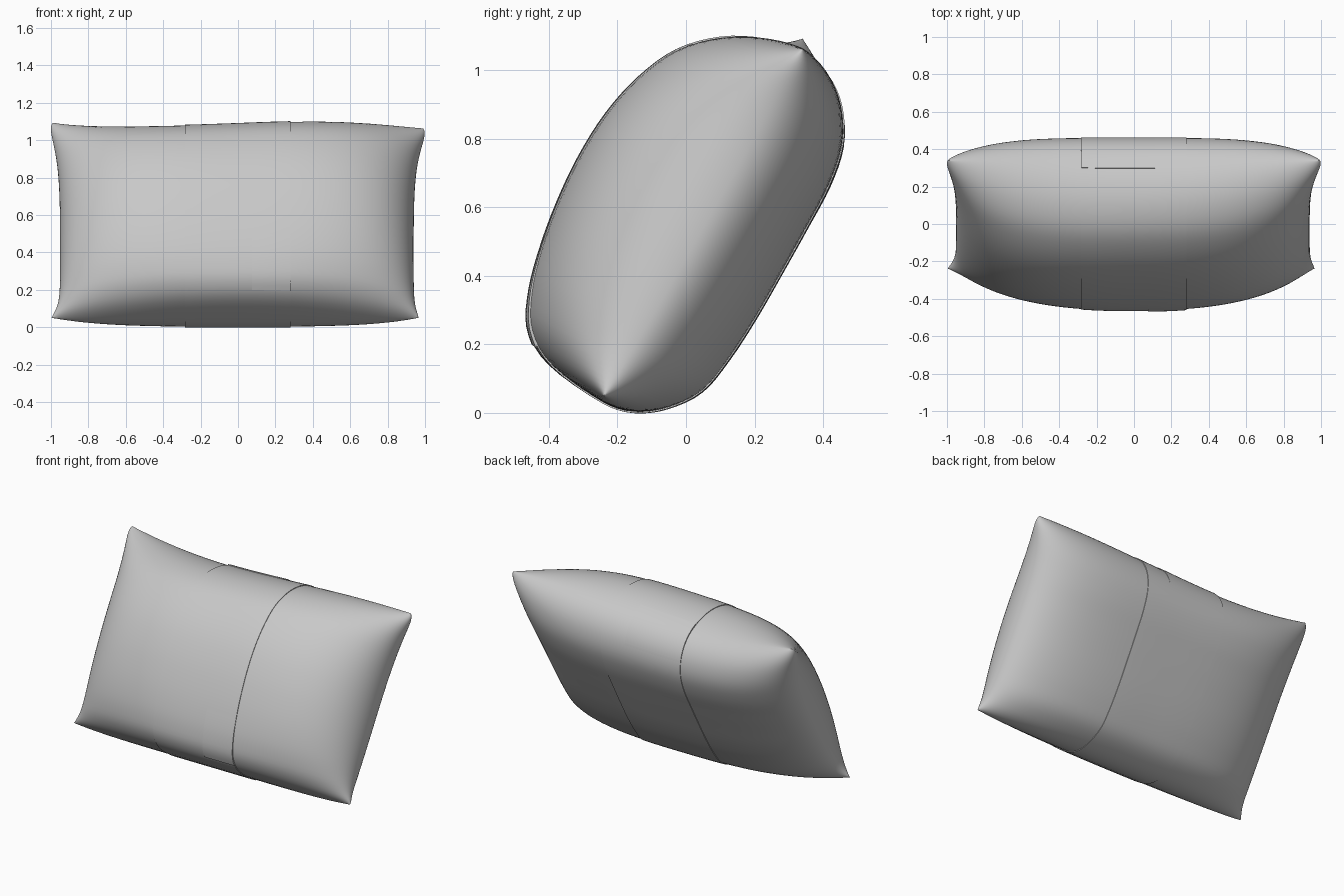
import bpy, bmesh, math

cube = bpy.data.objects.get("Cube")
if cube:
    bpy.data.objects.remove(cube, do_unlink=True)

# One plain fabric colour
fabric = bpy.data.materials.new("light grey fabric")
fabric.use_nodes = True
fabric.diffuse_color = (0.58, 0.58, 0.58, 1)
fabric.node_tree.nodes["Principled BSDF"].inputs["Base Color"].default_value = (0.58, 0.58, 0.58, 1)

# Seam plane: a leaning line from the bottom seam to the top seam (y, z)
BOTTOM, TOP = (-0.24, 0.03), (0.34, 1.05)
LENGTH = math.hypot(TOP[0] - BOTTOM[0], TOP[1] - BOTTOM[1])
DY, DZ = (TOP[0] - BOTTOM[0]) / LENGTH, (TOP[1] - BOTTOM[1]) / LENGTH

# Padding depth in front of and behind the seam plane, every 15 degrees from bottom to top
FRONT = [0, .195, .295, .347, .382, .406, .418, .412, .382, .328, .237, .123, 0]
BACK = [0, .09, .17, .234, .256, .264, .264, .262, .257, .232, .175, .095, 0]


def depth(table, deg):
    """Smooth interpolation through the depth table."""
    s = deg / 15
    i = min(int(s), 11)
    f = s - i
    b, c = table[i], table[i + 1]
    a = table[i - 1] if i > 0 else -c
    d = table[i + 2] if i < 11 else -b
    return b + 0.5 * f * (c - a + f * (2 * a - 5 * b + 4 * c - d + f * (3 * (b - c) + d - a)))


def point(u, deg, lift=0.0):
    """Point on the cushion: u runs right to left, deg runs up the front (0-180) and down the back."""
    front = deg <= 180
    t = deg if front else 360 - deg
    ang = math.radians(t)
    sine = max(0.0, math.sin(ang))
    v = (1 - math.cos(ang)) / 2
    # the front gets rounder towards the sides, the back stays fuller near the top
    if front:
        puff = math.sqrt(max(0.0, 1 - abs(u) ** 3.3)) * sine ** ((0.25 + 0.3 * (1 - v) ** 2) * u * u)
    else:
        puff = math.sqrt(max(0.0, 1 - abs(u) ** (2.9 + 1.7 * v * v)))
    d = (1 if front else -1) * (depth(FRONT if front else BACK, t) * puff + lift * sine)
    a = v * LENGTH - lift * math.cos(ang)
    # blunt corners reach out past the slightly drawn-in sides
    low = 0.055 if u < 0 else 0.035
    ear = 0.08 * v ** 7 - 0.035 * v ** 40 + low * (1 - v) ** 18 - 0.01 * (1 - v) ** 70
    x = 0.945 * u - 0.006 * u * u * (1 - v ** 7) + math.copysign(ear * abs(u) ** 4, u)
    y = BOTTOM[0] + DY * a - DZ * d
    z = BOTTOM[1] + DZ * a + DY * d
    # uneven top edge and raised lower corners
    z += v ** 4 * (0.012 * math.sin(3 * x) - 0.03 * x ** 3 + 0.012 * x + 0.046 * x * x - 0.017)
    z += 0.02 * (1 - v) ** 6 * abs(u) ** 6
    return (x, y, z)


def build(name, rows, closed):
    """Skin a grid of points; closed joins each row into a ring."""
    bm = bmesh.new()
    grid = [[bm.verts.new(p) for p in row] for row in rows]
    n = len(grid[0])
    for r0, r1 in zip(grid, grid[1:]):
        for j in range(n if closed else n - 1):
            k = (j + 1) % n
            bm.faces.new((r0[j], r0[k], r1[k], r1[j]))
    bmesh.ops.remove_doubles(bm, verts=bm.verts, dist=0.0002)
    bmesh.ops.recalc_face_normals(bm, faces=bm.faces)
    mesh = bpy.data.meshes.new(name)
    bm.to_mesh(mesh)
    bm.free()
    mesh.materials.append(fabric)
    obj = bpy.data.objects.new(name, mesh)
    bpy.context.collection.objects.link(obj)
    bpy.ops.object.select_all(action='DESELECT')
    obj.select_set(True)
    bpy.context.view_layer.objects.active = obj
    bpy.ops.object.shade_smooth_by_angle(angle=math.radians(70))


def spread(a, b, n):
    return [a + (b - a) * i / n for i in range(n + 1)]


RING = [i * 3.75 for i in range(96)]

# Padded cushion body
us = [math.sin(math.pi / 2 * i / 32) for i in range(-32, 33)]
build("cushion_body", [[point(u, g) for g in RING] for u in us], True)

# Fabric band wrapped round the middle, with its edges tucked in
HALF = 0.298
band = [(-HALF, -0.004)] + [(u, 0.004) for u in spread(-HALF, HALF, 16)] + [(HALF, -0.004)]
build("middle_band", [[point(u, g, h) for g in RING] for u, h in band], True)


def flap(name, u0, u1, g0, g1):
    """Overlap of the band: a loose edge at g0 that sinks into the band towards g1."""
    cols = [(u0, True)] + [(u, False) for u in spread(u0, u1, 8)] + [(u1, True)]
    lifts = [(g0, 0)] + [(g, 0.009 - 0.008 * i / 16) for i, g in enumerate(spread(g0, g1, 16))]
    build(name, [[point(u, g, 0 if tuck else h) for g, h in lifts] for u, tuck in cols], False)


flap("front_overlap", 0.08, HALF, 24, 85)
flap("top_overlap", -HALF, 0.12, 174, 235)
